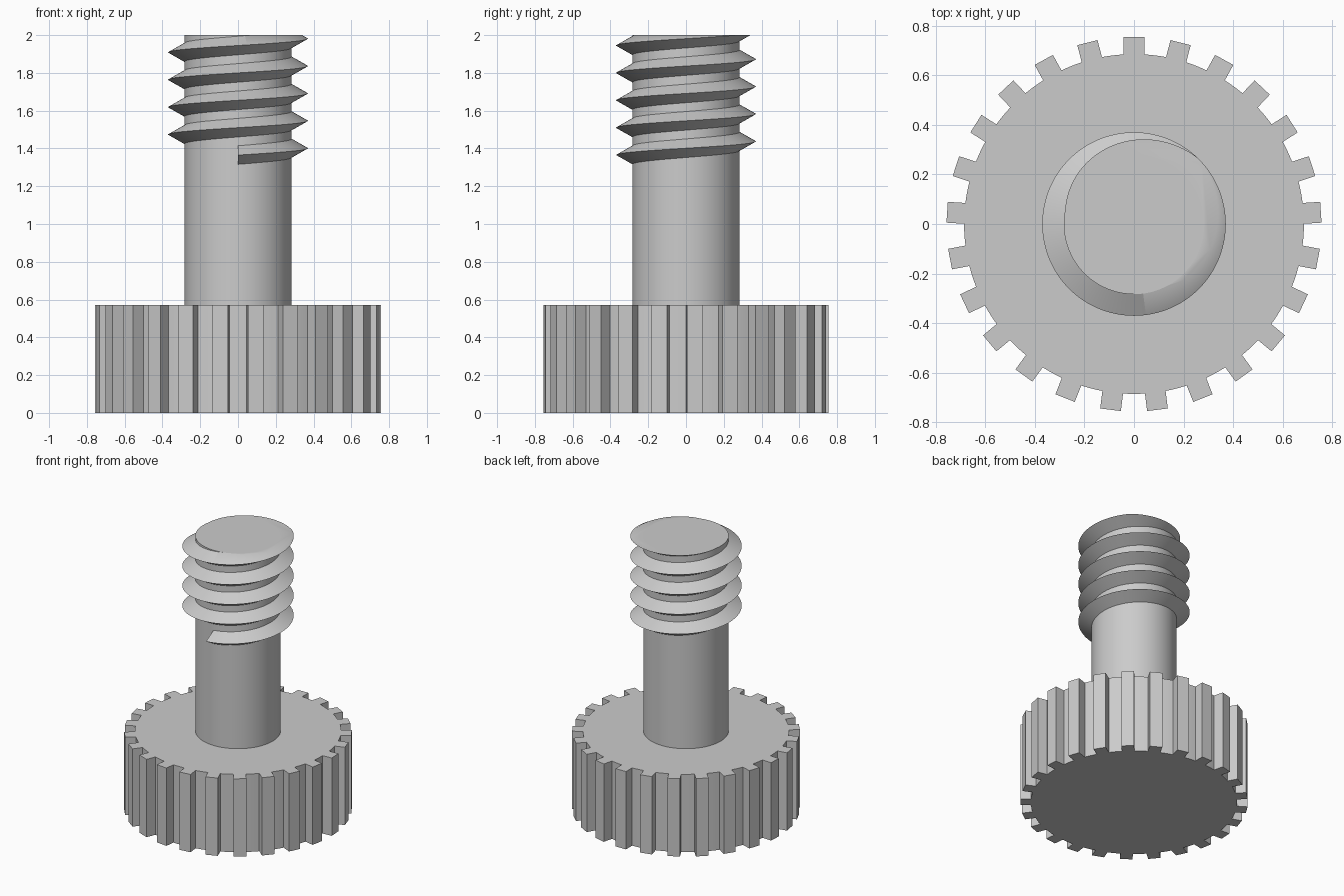
import bpy, bmesh, math
from mathutils import Vector

cube = bpy.data.objects.get("Cube")
if cube:
    bpy.data.objects.remove(cube, do_unlink=True)

GREY = (0.6, 0.6, 0.6, 1)
metal = bpy.data.materials.new("plain grey metal")
metal.use_nodes = True
metal.diffuse_color = GREY
metal.node_tree.nodes["Principled BSDF"].inputs["Base Color"].default_value = GREY

HEAD_TOP, TOP = 0.57, 2.0
SHAFT_R, CREST_R = 0.283, 0.37
STEPS = 96                      # segments per turn


def polar(radius, angle, z=0.0):
    return Vector((radius * math.cos(angle), radius * math.sin(angle), z))


def finish(name, bm):
    bmesh.ops.recalc_face_normals(bm, faces=bm.faces)
    mesh = bpy.data.meshes.new(name)
    bm.to_mesh(mesh)
    bm.free()
    mesh.materials.append(metal)
    obj = bpy.data.objects.new(name, mesh)
    bpy.context.collection.objects.link(obj)
    bpy.ops.object.select_all(action='DESELECT')
    obj.select_set(True)
    bpy.context.view_layer.objects.active = obj
    bpy.ops.object.shade_smooth_by_angle(angle=math.radians(30))


def prism(name, outline, z0, z1):
    bm = bmesh.new()
    base = bm.faces.new([bm.verts.new((p.x, p.y, z0)) for p in outline])
    top = bmesh.ops.extrude_face_region(bm, geom=[base])["geom"]
    verts = [g for g in top if isinstance(g, bmesh.types.BMVert)]
    bmesh.ops.translate(bm, verts=verts, vec=(0, 0, z1 - z0))
    finish(name, bm)


# Knurled head: straight-sided teeth around a round core
TEETH, ROOT_R, TIP_R, HALF = 25, 0.685, 0.756, 0.042
pitch_angle = 2 * math.pi / TEETH
tip, root = math.asin(HALF / TIP_R), math.asin(HALF / ROOT_R)
outline = []
for i in range(TEETH):
    a = math.pi / 2 + i * pitch_angle
    outline += [polar(TIP_R, a - tip), polar(TIP_R, a + tip)]
    gap = pitch_angle - 2 * root
    outline += [polar(ROOT_R, a + root + gap * k / 3) for k in range(4)]
prism("knurled_head", outline, 0, HEAD_TOP)

# Plain shaft
circle = [polar(SHAFT_R, 2 * math.pi * i / STEPS) for i in range(STEPS)]
prism("shaft", circle, HEAD_TOP, TOP)

# Screw thread: triangular section swept up a right-handed helix, cut flat on top
PITCH, START_Z, TURNS = 0.145, 1.365, 5
section = [(SHAFT_R - 0.005, -0.052), (CREST_R, 0), (SHAFT_R - 0.005, 0.052)]
bm = bmesh.new()
rings = []
for i in range(STEPS * TURNS + 1):
    a = -math.pi / 2 + 2 * math.pi * i / STEPS
    z = START_Z + PITCH * i / STEPS
    rings.append([bm.verts.new(polar(r, a, z + dz)) for r, dz in section])
for lower, upper in zip(rings, rings[1:]):
    for k in range(3):
        n = (k + 1) % 3
        bm.faces.new((lower[k], lower[n], upper[n], upper[k]))
bm.faces.new(rings[0])
bm.faces.new(rings[-1])
bmesh.ops.bisect_plane(bm, geom=bm.verts[:] + bm.edges[:] + bm.faces[:],
                       plane_co=(0, 0, TOP), plane_no=(0, 0, 1), clear_outer=True)
bmesh.ops.holes_fill(bm, edges=[e for e in bm.edges if e.is_boundary], sides=0)
finish("thread", bm)
